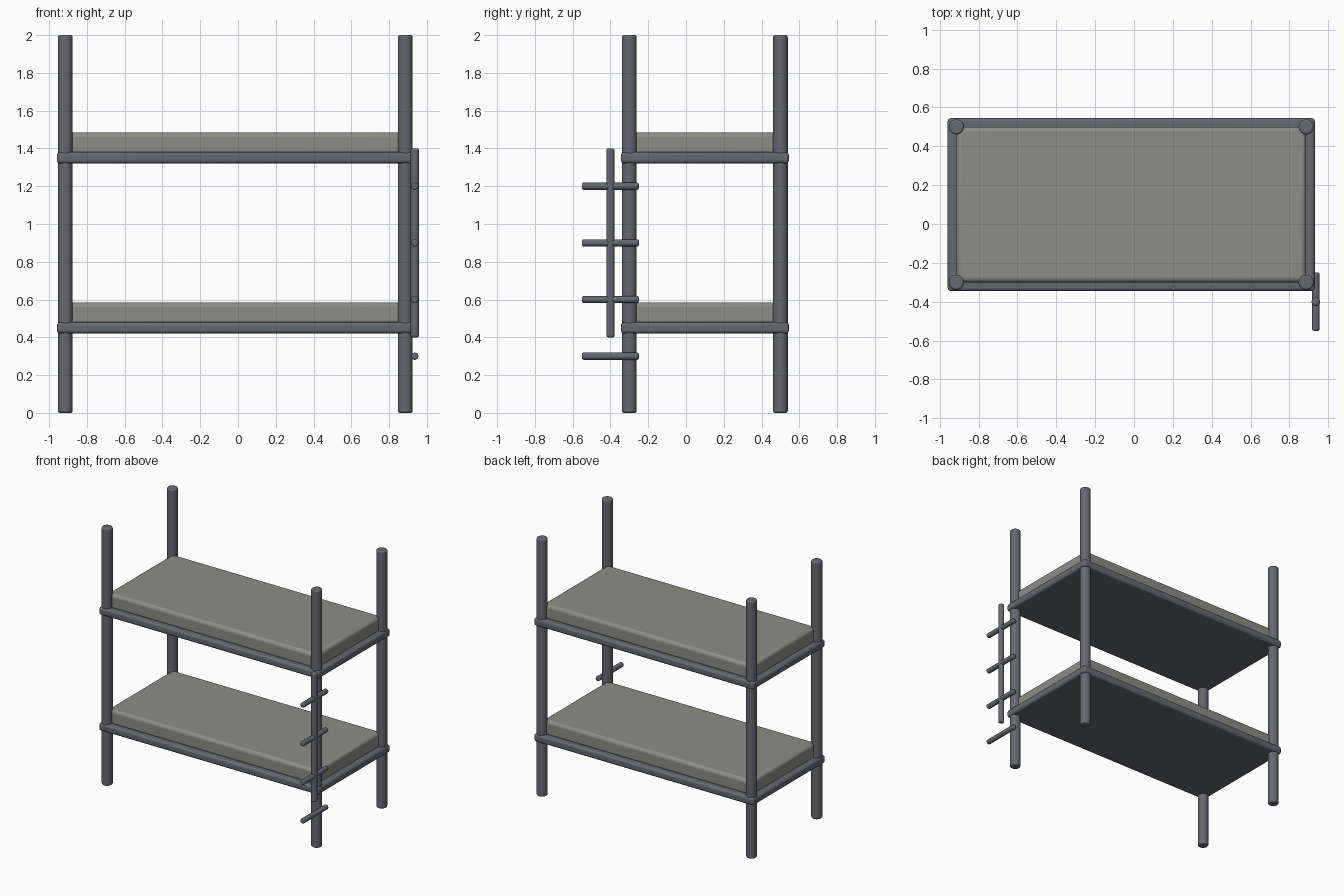
import bpy
import math

cube = bpy.data.objects.get("Cube")
if cube:
    bpy.data.objects.remove(cube, do_unlink=True)


def make_material(name, color):
    mat = bpy.data.materials.new(name)
    mat.use_nodes = True
    mat.diffuse_color = color
    mat.node_tree.nodes["Principled BSDF"].inputs["Base Color"].default_value = color
    return mat


metal = make_material("blue grey metal", (0.13, 0.14, 0.17, 1))
fabric = make_material("warm grey fabric", (0.27, 0.27, 0.24, 1))


def finish(name, mat, bevel, segments):
    """Name, colour, round the edges and smooth the active object."""
    obj = bpy.context.object
    obj.name = name
    obj.data.materials.append(mat)
    bpy.ops.object.transform_apply(location=False, rotation=True, scale=True)
    mod = obj.modifiers.new("Rounded edges", "BEVEL")
    mod.width = bevel
    mod.segments = segments
    mod.limit_method = "ANGLE"
    mod.angle_limit = math.radians(40)
    bpy.ops.object.shade_smooth_by_angle(angle=math.radians(40))
    return obj


def rod(name, center, radius, length, along_y=False, bevel=0.01):
    tilt = math.pi / 2 if along_y else 0
    bpy.ops.mesh.primitive_cylinder_add(vertices=32, radius=radius, depth=length,
                                        location=center, rotation=(tilt, 0, 0))
    return finish(name, metal, bevel, 3)


def block(name, center, size, mat, bevel):
    bpy.ops.mesh.primitive_cube_add(size=1, location=center)
    bpy.context.object.scale = size
    return finish(name, mat, bevel, 4)


# The bed is set off centre because the ladder sticks out on one corner
BED_X, BED_Y = -0.014, 0.1
HALF_X, HALF_Y = 0.9, 0.4

# Corner posts
for side, sx in (("left", 1), ("right", -1)):
    for end, sy in (("front", -1), ("back", 1)):
        rod(f"{end}_{side}_post",
            (BED_X + sx * HALF_X, BED_Y + sy * HALF_Y, 1), 0.039, 2)

# Two bunks: a frame deck with a mattress on top
for level, z in (("lower", 0.45), ("upper", 1.35)):
    block(f"{level}_bed_frame", (BED_X, BED_Y, z),
          (2 * HALF_X + 0.09, 2 * HALF_Y + 0.09, 0.06), metal, 0.018)
    block(f"{level}_mattress", (BED_X, BED_Y, z + 0.075),
          (2 * HALF_X, 2 * HALF_Y, 0.12), fabric, 0.025)

# Ladder: one upright with four rungs
LADDER_X, LADDER_Y = 0.936, -0.4
rod("ladder_upright", (LADDER_X, LADDER_Y, 0.9), 0.022, 1.0)
for i in range(4):
    rod(f"ladder_rung_{i + 1}", (LADDER_X, LADDER_Y, 0.3 + 0.3 * i),
        0.019, 0.3, along_y=True, bevel=0.008)
